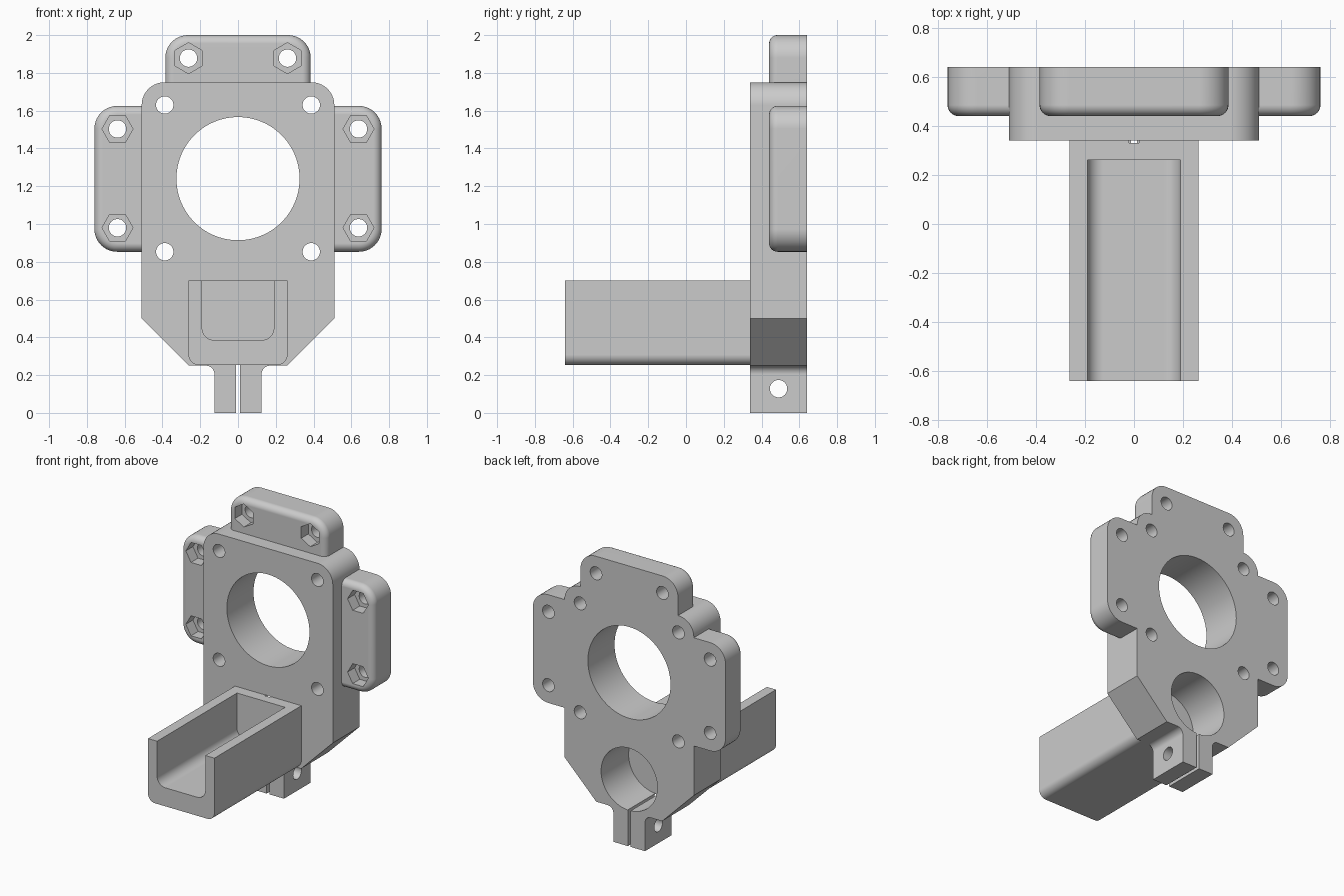
import bpy, bmesh, math
from mathutils import Vector

if "Cube" in bpy.data.objects:
    bpy.data.objects.remove(bpy.data.objects["Cube"])

grey = bpy.data.materials.new("plain grey")
grey.use_nodes = True
colour = (0.6, 0.6, 0.6, 1)
grey.diffuse_color = colour
grey.node_tree.nodes["Principled BSDF"].inputs["Base Color"].default_value = colour

FRONT, BACK, EAR_FRONT = 0.34, 0.64, 0.44


def rounded(corners, steps=10):
    """Outline from (u, v, radius) corners, with each corner filleted."""
    out = []
    for i, (u, v, r) in enumerate(corners):
        p = Vector((u, v, 0))
        if r == 0:
            out.append((u, v))
            continue
        a = (Vector((*corners[i - 1][:2], 0)) - p).normalized()
        b = (Vector((*corners[(i + 1) % len(corners)][:2], 0)) - p).normalized()
        half = a.angle(b) / 2
        centre = p + (a + b).normalized() * r / math.sin(half)
        tangent = r / math.tan(half)
        s = (p + a * tangent - centre).normalized()
        e = (p + b * tangent - centre).normalized()
        for k in range(steps + 1):
            q = centre + s.slerp(e, k / steps).normalized() * r
            out.append((q.x, q.y))
    return out


def ring(u, v, r, sides=48, turn=0):
    return [(u + r * math.cos(turn + math.tau * k / sides),
             v + r * math.sin(turn + math.tau * k / sides)) for k in range(sides)]


def prism(name, outline, lo, hi, axis="y", rim=None):
    """Extrude an outline along an axis; rim picks front edges left sharp."""
    bm = bmesh.new()
    place = (lambda u, v, d: (u, d, v)) if axis == "y" else (lambda u, v, d: (d, u, v))
    face = bm.faces.new([bm.verts.new(place(u, v, lo)) for u, v in outline])
    ext = bmesh.ops.extrude_face_region(bm, geom=[face], use_keep_orig=True)
    verts = [g for g in ext["geom"] if isinstance(g, bmesh.types.BMVert)]
    offset = Vector(place(0, 0, hi - lo))
    bmesh.ops.translate(bm, verts=verts, vec=offset)
    if rim:
        edges = [e for e in bm.edges
                 if all(abs(v.co.y - lo) < 1e-5 for v in e.verts)
                 and not all(rim(v.co) for v in e.verts)]
        bmesh.ops.bevel(bm, geom=edges, offset=0.045, segments=8,
                        profile=0.5, affect="EDGES")
    bmesh.ops.recalc_face_normals(bm, faces=bm.faces)
    mesh = bpy.data.meshes.new(name)
    bm.to_mesh(mesh)
    bm.free()
    mesh.materials.append(grey)
    obj = bpy.data.objects.new(name, mesh)
    bpy.context.collection.objects.link(obj)
    return obj


def activate(obj):
    bpy.ops.object.select_all(action="DESELECT")
    obj.select_set(True)
    bpy.context.view_layer.objects.active = obj


def cut(obj, *args, **kw):
    """Subtract a temporary prism from a part."""
    tool = prism("cutter", *args, **kw)
    tool.hide_render = True
    mod = obj.modifiers.new("cut", "BOOLEAN")
    mod.operation, mod.solver, mod.object = "DIFFERENCE", "EXACT", tool
    activate(obj)
    bpy.ops.object.modifier_apply(modifier=mod.name)
    bpy.data.objects.remove(tool)


def finish(obj):
    activate(obj)
    bpy.ops.object.shade_smooth_by_angle(angle=math.radians(30))
    mod = obj.modifiers.new("even shading", "WEIGHTED_NORMAL")
    mod.keep_sharp = True


def cut_clamp(obj):
    """Rear bore and the narrow clamp slit below it."""
    cut(obj, ring(0, 0.479, 0.222, 72), 0.33, 0.8)
    w = 0.0115
    cut(obj, [(-w, -0.1), (w, -0.1), (w, 0.4), (-w, 0.4)], 0.33, 0.8)


# Mounting plate with chamfered foot and clamp tabs
side = [(0.125, 0, 0), (0.125, 0.25, 0.045), (0.26, 0.25, 0),
        (0.51, 0.5, 0), (0.51, 1.75, 0.12)]
outline = side + [(-x, z, r) for x, z, r in reversed(side)]
plate = prism("mounting_plate", rounded(outline), FRONT, BACK)
cut(plate, ring(0, 1.24, 0.326, 96), 0.2, 0.8)
for x in (-0.388, 0.388):
    for z in (0.853, 1.63):
        cut(plate, ring(x, z, 0.046), 0.2, 0.8)
cut_clamp(plate)
cut(plate, ring(0.49, 0.128, 0.046), -0.3, 0.3, axis="x")
finish(plate)

# Open tray reaching forward
tray = prism("tray", rounded([(-0.262, 0.7, 0), (-0.262, 0.253, 0.055),
                              (0.262, 0.253, 0.055), (0.262, 0.7, 0)]), -0.64, FRONT)
cut(tray, rounded([(-0.19, 0.9, 0), (-0.19, 0.385, 0.065),
                   (0.19, 0.385, 0.065), (0.19, 0.9, 0)]), -0.8, 0.26)
cut_clamp(tray)
finish(tray)


def ear(name, corners, inner, holes, turn):
    """Rounded lug with bolt holes and hexagonal nut pockets."""
    obj = prism(name, rounded(corners), EAR_FRONT, BACK, rim=inner)
    for u, v in holes:
        cut(obj, ring(u, v, 0.046), 0.3, 0.8)
        cut(obj, ring(u, v, 0.082, 6, turn), 0.3, 0.52)
    finish(obj)


# Side ears and top ear
for name, s in (("left_ear", 1), ("right_ear", -1)):
    ear(name, [(s * 0.51, 0.853, 0), (s * 0.76, 0.853, 0.12),
               (s * 0.76, 1.625, 0.12), (s * 0.51, 1.625, 0)],
        lambda co: abs(co.x) < 0.511,
        [(s * 0.638, 0.98), (s * 0.638, 1.503)], 0)
ear("top_ear", [(-0.385, 1.75, 0), (-0.385, 2, 0.12), (0.385, 2, 0.12), (0.385, 1.75, 0)],
    lambda co: co.z < 1.751, [(-0.262, 1.878), (0.262, 1.878)], math.pi / 2)
